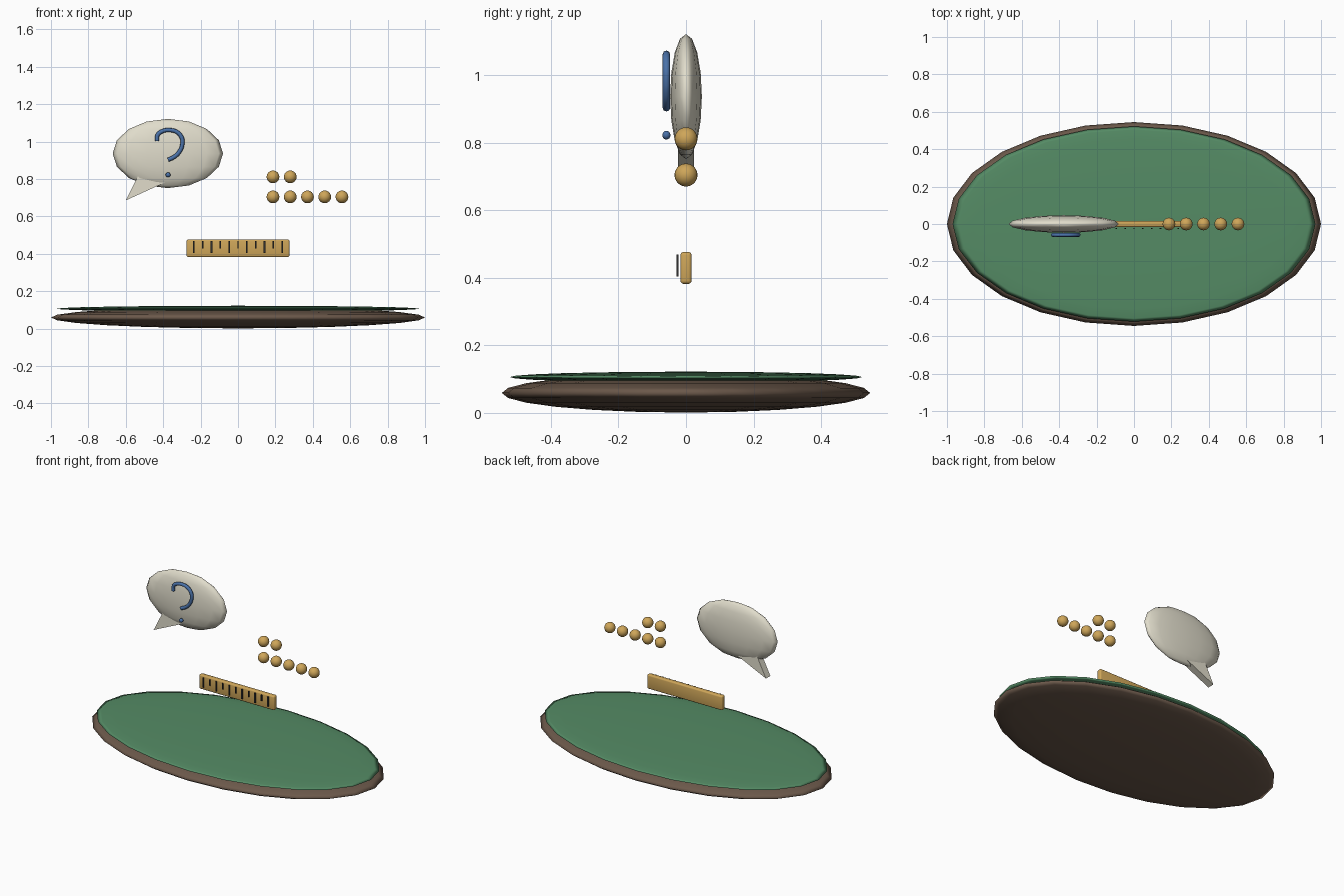
import bpy, bmesh, math
from mathutils import Matrix

if "Cube" in bpy.data.objects:
    bpy.data.objects.remove(bpy.data.objects["Cube"])


def material(name, rgb):
    m = bpy.data.materials.new(name)
    m.diffuse_color = (*rgb, 1)
    m.use_nodes = True
    m.node_tree.nodes["Principled BSDF"].inputs["Base Color"].default_value = m.diffuse_color
    return m


brown = material("brown", (0.15, 0.10, 0.07))
green = material("green", (0.09, 0.26, 0.13))
cream = material("cream", (0.75, 0.72, 0.60))
blue = material("blue", (0.07, 0.17, 0.40))
gold = material("gold", (0.62, 0.38, 0.10))
dark = material("dark", (0.03, 0.03, 0.03))


def add_object(name, bm, mat, smooth=False):
    mesh = bpy.data.meshes.new(name)
    bmesh.ops.recalc_face_normals(bm, faces=bm.faces)
    for f in bm.faces:
        f.smooth = smooth
    bm.to_mesh(mesh)
    bm.free()
    mesh.materials.append(mat)
    ob = bpy.data.objects.new(name, mesh)
    bpy.context.collection.objects.link(ob)
    return ob


def ellipsoid(name, loc, size, mat, segs, rings):
    bm = bmesh.new()
    bmesh.ops.create_uvsphere(bm, u_segments=segs, v_segments=rings, radius=1,
                              matrix=Matrix.Translation(loc) @ Matrix.Diagonal((*size, 1)))
    return add_object(name, bm, mat, True)


def box(name, loc, size, mat, bevel=0):
    bm = bmesh.new()
    bmesh.ops.create_cube(bm, size=1, matrix=Matrix.Translation(loc) @ Matrix.Diagonal((*size, 1)))
    ob = add_object(name, bm, mat, bevel > 0)
    if bevel:
        mod = ob.modifiers.new("bevel", 'BEVEL')
        mod.width, mod.segments = bevel, 3
    return ob


# oval tray with a thin felt top
ellipsoid("base", (0, 0, 0.059), (1, 0.545, 0.058), brown, 24, 12)
ellipsoid("felt_top", (0, 0, 0.106), (0.97, 0.522, 0.016), green, 24, 12)

# speech bubble and its wedge-shaped tail
ellipsoid("bubble", (-0.375, 0, 0.936), (0.295, 0.047, 0.185), cream, 16, 8)
bm = bmesh.new()
tail = [(-0.60, 0.685), (-0.36, 0.795), (-0.53, 0.825)]
face = bm.faces.new([bm.verts.new((x, -0.023, z)) for x, z in tail])
ext = bmesh.ops.extrude_face_region(bm, geom=[face])["geom"]
bmesh.ops.translate(bm, vec=(0, 0.046, 0), verts=[v for v in ext if isinstance(v, bmesh.types.BMVert)])
add_object("bubble_tail", bm, cream)

# question hook: a round tube along a smooth path, with a dot below
path = [(-.433, 1.003), (-.430, 1.035), (-.402, 1.056), (-.364, 1.061), (-.327, 1.051),
        (-.301, 1.021), (-.298, .984), (-.315, .943), (-.341, .918), (-.374, .902)]
curve = bpy.data.curves.new("question_hook", 'CURVE')
curve.dimensions = '3D'
curve.bevel_depth, curve.bevel_resolution, curve.use_fill_caps = 0.011, 2, True
curve.resolution_u = 4
spline = curve.splines.new('BEZIER')
spline.bezier_points.add(len(path) - 1)
for p, (x, z) in zip(spline.bezier_points, path):
    p.co = (x, -0.058, z)
    p.handle_left_type = p.handle_right_type = 'AUTO'
curve.materials.append(blue)
bpy.context.collection.objects.link(bpy.data.objects.new("question_hook", curve))
ellipsoid("question_dot", (-0.374, -0.058, 0.822), (0.013, 0.012, 0.013), blue, 16, 8)

# ruler with alternating long and short marks
box("ruler", (0, 0, 0.429), (0.55, 0.033, 0.094), gold, 0.009)
for i in range(11):
    length, width = (0.065, 0.009) if i % 2 == 0 else (0.04, 0.007)
    box(f"ruler_mark_{i}", ((i - 5) * 0.0472, -0.0245, 0.468 - length / 2),
        (width, 0.006, length), dark)

# two rows of counting beads
for row, (z, count) in enumerate([(0.704, 5), (0.811, 2)]):
    for i in range(count):
        ellipsoid(f"bead_{row}_{i}", (0.187 + 0.0922 * i, 0, z), (0.034,) * 3, gold, 20, 12)
